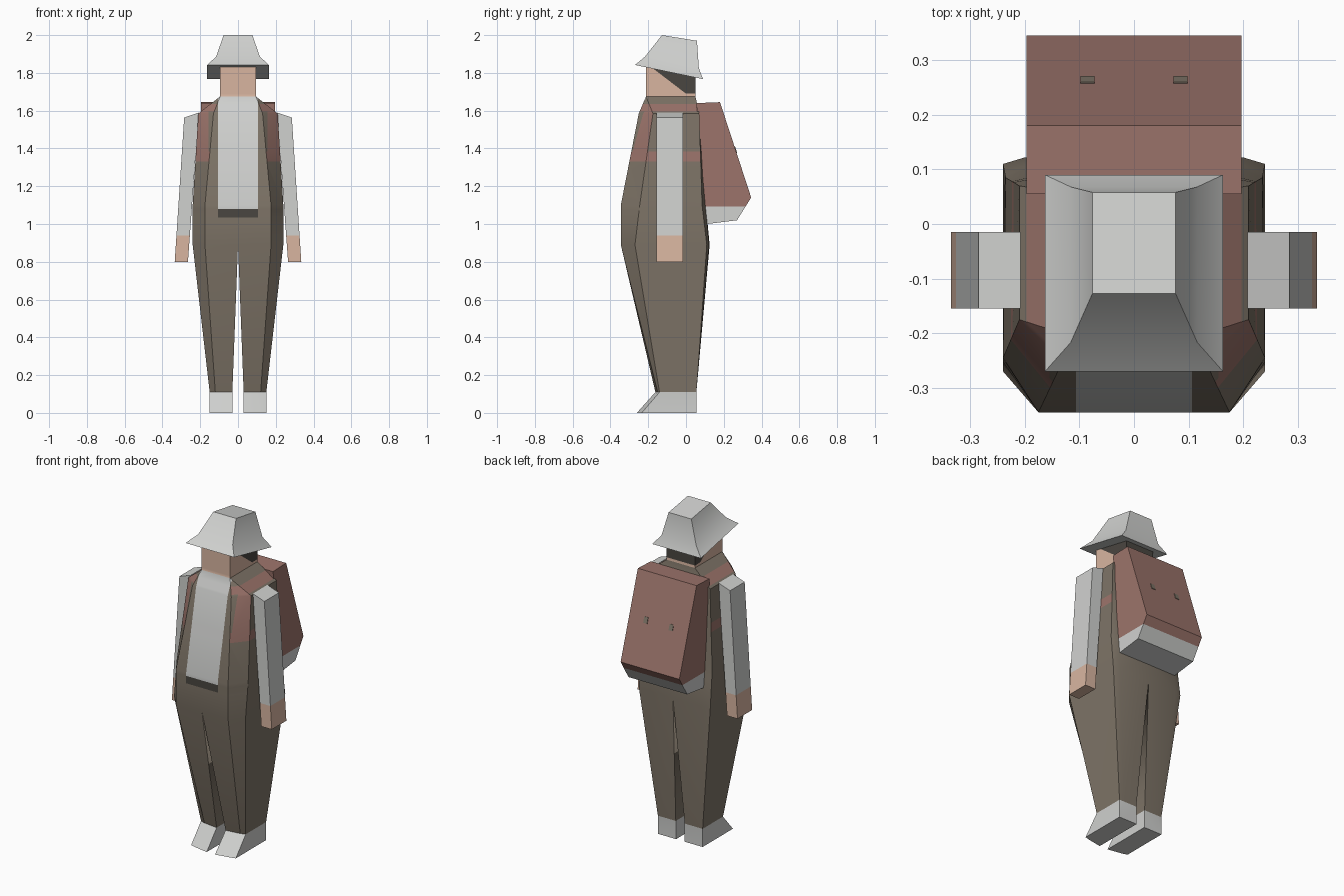
import bpy, bmesh, math
from mathutils import Vector

if "Cube" in bpy.data.objects:
    bpy.data.objects.remove(bpy.data.objects["Cube"])

NAMES = ["light_grey", "brown_cloth", "skin", "red_canvas", "dark_brown"]
SRGB = [(208, 209, 207), (126, 116, 103), (216, 181, 160), (156, 116, 107), (74, 70, 65)]
GREY, BROWN, SKIN, RED, DARK = range(5)


def linear(c):
    c /= 255
    return ((c + 0.055) / 1.055) ** 2.4


MATS = []
for n, rgb in zip(NAMES, SRGB):
    m = bpy.data.materials.new(n)
    m.diffuse_color = (*[linear(c) for c in rgb], 1)
    m.use_nodes = True
    m.node_tree.nodes["Principled BSDF"].inputs["Base Color"].default_value = m.diffuse_color
    MATS.append(m)


def loft(rings, closed=True, closed_spans=(), cap_top=True):
    """Skin a list of equal point rings; open rings close only on closed_spans."""
    bm = bmesh.new()
    vs = [[bm.verts.new(p) for p in r] for r in rings]
    for k, (lo, hi) in enumerate(zip(vs, vs[1:])):
        n = len(lo)
        for i in range(n if closed or k in closed_spans else n - 1):
            j = (i + 1) % n
            bm.faces.new((lo[i], lo[j], hi[j], hi[i]))
    bm.faces.new(vs[0][::-1])
    if cap_top:
        bm.faces.new(vs[-1])
    bmesh.ops.remove_doubles(bm, verts=bm.verts[:], dist=0.0005)
    bm.normal_update()
    if closed:
        bmesh.ops.recalc_face_normals(bm, faces=bm.faces[:])
    return bm


def cut(bm, co, no, keep=lambda f, c: True):
    """Cut the chosen faces along a plane, so colours can end there."""
    bm.normal_update()
    faces = [f for f in bm.faces if keep(f, f.calc_center_median())]
    geom = set(faces)
    for f in faces:
        geom.update(f.edges)
        geom.update(f.verts)
    bmesh.ops.bisect_plane(bm, geom=list(geom), plane_co=co, plane_no=no, dist=0.0005)


def finish(bm, name, rule, mirror=False, angle=25):
    bm.normal_update()
    for f in bm.faces:
        f.material_index = rule(f.normal, f.calc_center_median())
    me = bpy.data.meshes.new(name)
    bm.to_mesh(me)
    bm.free()
    for m in MATS:
        me.materials.append(m)
    ob = bpy.data.objects.new(name, me)
    bpy.context.collection.objects.link(ob)
    if mirror:
        mod = ob.modifiers.new("mirror", "MIRROR")
        mod.merge_threshold = 0.001
    bpy.ops.object.select_all(action="DESELECT")
    ob.select_set(True)
    bpy.context.view_layer.objects.active = ob
    bpy.ops.object.shade_smooth_by_angle(angle=math.radians(angle))
    return ob


def ring(z, *pts):
    return [(x, y, z) for x, y in pts]


# Body: half figure from shoe to head, mirrored
head = [(0, -.212), (.095, -.212), (.095, -.212), (.095, .05), (.095, .05), (0, .05)]
body = loft([
    ring(0, (.028, -.26), (.12, -.243), (.15, -.235), (.15, .055), (.12, .055), (.028, .055)),
    ring(.11, (.03, -.162), (.12, -.15), (.15, -.14), (.15, .055), (.12, .055), (.03, .055)),
    ring(.89, (0, -.345), (.175, -.345), (.24, -.27), (.24, .11), (.2, .122), (0, .125)),
    ring(1.10, (0, -.345), (.175, -.345), (.24, -.245), (.235, .085), (.19, .105), (0, .105)),
    ring(1.585, (0, -.25), (.13, -.25), (.21, -.175), (.21, .07), (.17, .07), (0, .07)),
    ring(1.675, *head),
    ring(1.86, *head),
], closed=False, closed_spans=(0, 1))

# Cuts for shirt front, buckle and shoulder straps
for z in (1.035, 1.08, 1.33, 1.385, 1.595, 1.635):
    cut(body, (0, 0, z), (0, 0, 1), lambda f, c: .8 < c.z < 1.68)
for x in (.106, .155):
    cut(body, (x, 0, 0), (1, 0, 0),
        lambda f, c: 1.035 < c.z < 1.67 and f.normal.y < -.3)
# Cuts for the hairline
cut(body, (0, 0, 1.69), (0, 0, 1), lambda f, c: c.z > 1.68)
hair_co, hair_no = Vector((0, -.17, 1.82)), Vector((0, .13, .17))
cut(body, hair_co, hair_no, lambda f, c: c.z > 1.69)


def body_colour(n, c):
    if c.z < .11:
        return GREY
    if c.z > 1.675:
        hair = c.z > 1.69 and (c - hair_co).dot(hair_no) > 0
        return DARK if hair else SKIN
    if n.y < -.3 and c.x < .106 and c.z > 1.035:
        return GREY if c.z > 1.08 else DARK
    front_strap = n.y < -.3 and c.x > .155 and 1.33 < c.z < 1.595
    side_strap = n.x > .5 and 1.33 < c.z < 1.385
    shoulder_strap = n.x > .3 and 1.595 < c.z < 1.635
    return RED if front_strap or side_strap or shoulder_strap else BROWN


finish(body, "body", body_colour, mirror=True)

# Arms with bare hands
arm = loft([
    [(.265, -.155, .80), (.335, -.155, .80), (.335, -.015, .80), (.265, -.015, .80)],
    [(.208, -.155, 1.59), (.285, -.155, 1.563), (.285, -.015, 1.563), (.208, -.015, 1.59)],
])
cut(arm, (0, 0, .94), (0, 0, 1))
finish(arm, "arms", lambda n, c: SKIN if c.z < .94 else GREY, mirror=True)


# Tilted hat: brim edge, crown base, crown top
def hat_ring(x, front, back):
    return [(-x, *front), (x, *front), (x, *back), (-x, *back)]


hat = loft([
    hat_ring(.163, (-.27, 1.842), (.09, 1.767)),
    hat_ring(.116, (-.217, 1.886), (.068, 1.825)),
    hat_ring(.076, (-.127, 2.0), (.058, 1.97)),
])
finish(hat, "hat", lambda n, c: GREY)

# Backpack: side profile swept across x
profile = [(.055, 1.64), (.18, 1.645), (.345, 1.14), (.27, 1.02), (.11, 1.0)]
pack = loft([[(x, y, z) for y, z in profile] for x in (-.197, .197)])
cut(pack, (0, 0, 1.093), (0, 0, 1))
finish(pack, "backpack", lambda n, c: GREY if c.z < 1.093 else RED)

# Small studs on the back of the pack
slope = Vector((0, .165, -.505)).normalized()
out = Vector((0, .505, .165)).normalized()
for side in (-1, 1):
    mid = Vector((side * .085, .2625, 1.3925))
    rings = [[mid + out * d + Vector((a * .013, 0, 0)) + slope * (b * .018)
              for a, b in ((-1, -1), (1, -1), (1, 1), (-1, 1))] for d in (-.002, .003)]
    finish(loft(rings), "pack_stud", lambda n, c: BROWN)
